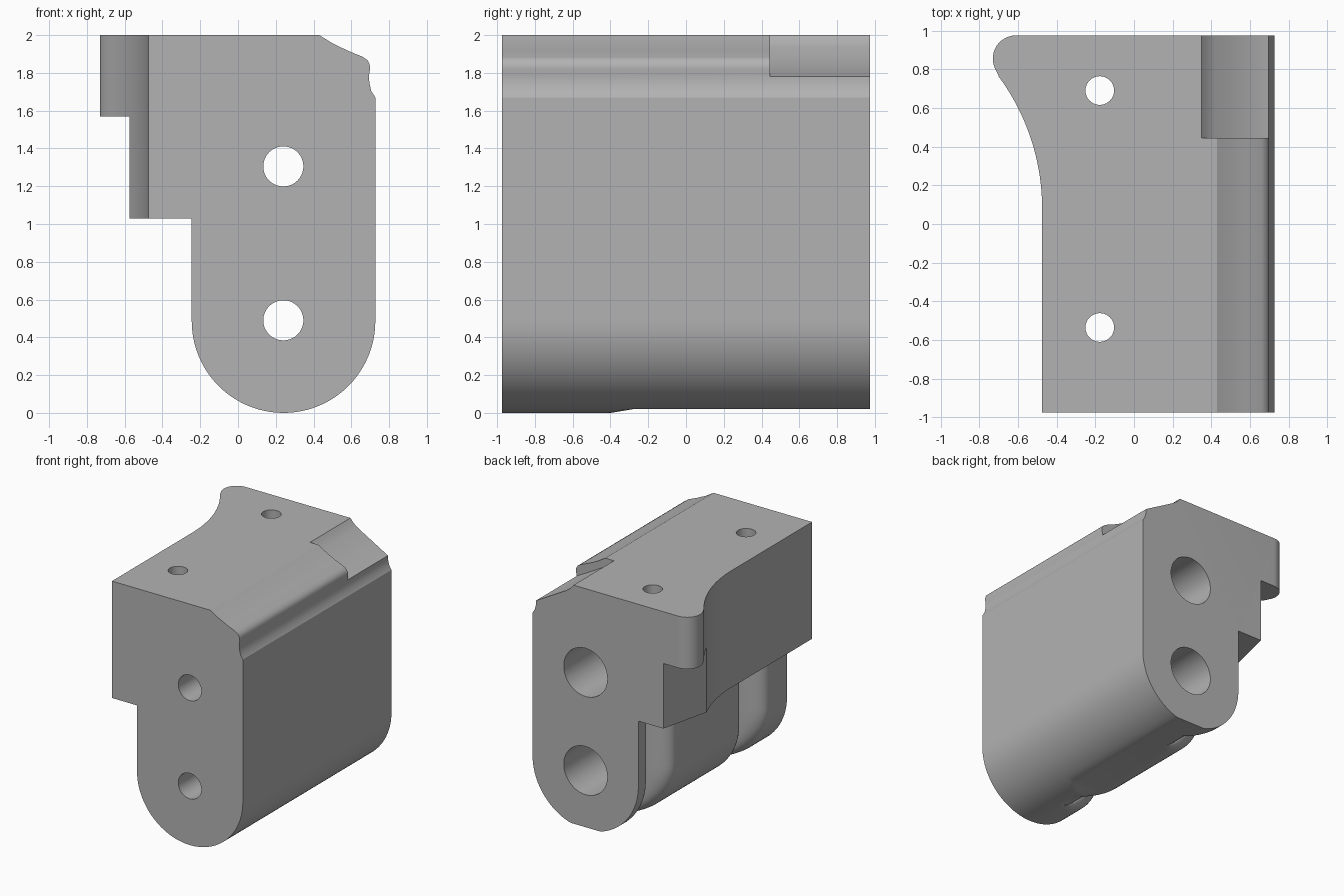
import bpy, bmesh, math

if "Cube" in bpy.data.objects:
    bpy.data.objects.remove(bpy.data.objects["Cube"])

grey = bpy.data.materials.new("light_grey")
grey.use_nodes = True
colour = (0.45, 0.45, 0.45, 1)
grey.diffuse_color = colour
grey.node_tree.nodes["Principled BSDF"].inputs["Base Color"].default_value = colour

HALF = 0.975                 # half length along y
RIGHT, LEFT = 0.727, -0.245  # sides of the lower body
MID, RAD = 0.241, 0.486      # rounded bottom centre and radius
STEP = 1.03                  # height where the upper block starts


def loft(name, rings, triangulate=False):
    """Closed solid through rings of equal point count."""
    bm = bmesh.new()
    vs = [[bm.verts.new(p) for p in ring] for ring in rings]
    n = len(vs[0])
    for a, b in zip(vs, vs[1:]):
        for i in range(n):
            j = (i + 1) % n
            bm.faces.new((a[i], a[j], b[j], b[i]))
    bm.faces.new(vs[0])
    bm.faces.new(vs[-1])
    if triangulate:
        bmesh.ops.triangulate(bm, faces=bm.faces[:])
    bmesh.ops.recalc_face_normals(bm, faces=bm.faces[:])
    mesh = bpy.data.meshes.new(name)
    bm.to_mesh(mesh)
    bm.free()
    mesh.materials.append(grey)
    ob = bpy.data.objects.new(name, mesh)
    bpy.context.collection.objects.link(ob)
    return ob


def prism_z(name, pts, z0, z1):
    return loft(name, [[(x, y, z) for x, y in pts] for z in (z0, z1)])


def prism_y(name, pts, y0, y1):
    return loft(name, [[(x, y, z) for x, z in pts] for y in (y0, y1)])


def circle(cx, cy, r, n=64):
    return [(cx + r * math.cos(math.tau * i / n), cy + r * math.sin(math.tau * i / n))
            for i in range(n)]


def combine(target, other, operation):
    """Apply a boolean and drop the helper."""
    mod = target.modifiers.new("bool", "BOOLEAN")
    mod.operation, mod.solver, mod.object = operation, "EXACT", other
    bpy.context.view_layer.objects.active = target
    bpy.ops.object.modifier_apply(modifier=mod.name)
    bpy.data.objects.remove(other)


# Upper block: top outline with a concave side and a rounded ear
R = 1.15
outline = [(RIGHT, -HALF), (-0.475, -HALF)]
for i in range(21):
    y = 0.08 + 0.68 * i / 20
    outline.append((-0.475 - R + math.sqrt(R * R - (y - 0.08) ** 2), y))
for i in range(17):
    a = math.radians(210 - 120 * i / 16)
    outline.append((-0.61 + 0.12 * math.cos(a), 0.855 + 0.12 * math.sin(a)))
outline.append((RIGHT, HALF))
body = prism_z("mounting_block", outline, STEP, 2)

# Sloped and grooved upper edge
edge = [(0.43, 2), (0.50, 1.957), (0.58, 1.918), (0.66, 1.885), (0.685, 1.868),
        (0.697, 1.845), (0.699, 1.82), (0.694, 1.79), (0.695, 1.75), (0.705, 1.705),
        (RIGHT, 1.67), (0.9, 1.67), (0.9, 2.1), (0.43, 2.1)]
combine(body, prism_y("edge_cutter", edge, -1.2, 1.2), "DIFFERENCE")

# Deeper slope at the rear
ramp = [(0.35, 2), (0.38, 1.965), (0.42, 1.935), (0.5, 1.89), (0.694, 1.78),
        (0.9, 1.78), (0.9, 2.1), (0.35, 2.1)]
combine(body, prism_y("ramp_cutter", ramp, 0.445, 1.2), "DIFFERENCE")

# Slanted notch beneath the ear
notch = [(-0.4455, 1.1), (-0.58, 0.53), (-0.9, 0.53), (-0.9, 1.1)]
combine(body, prism_z("notch_cutter", notch, 0.9, 1.57), "DIFFERENCE")

# Lower body: rounded bottom with two filleted screw recesses on the side
depths = {-HALF: 0, HALF: 0, -0.40: None, -0.28: 0}
HOLES_Y = (-0.535, 0.69)
for c in HOLES_Y:
    for side in (-1, 1):
        for i in range(11):
            t = math.pi / 2 * i / 10
            depths[c + side * (0.21 - 0.12 * math.sin(t))] = 0.2 * (1 - math.cos(t))
del depths[-0.40]


def section(y, d):
    floor = 0.02 * min(1, max(0, (y + 0.40) / 0.12))
    pts = [(RIGHT, y, STEP)]
    n = 48
    for i in range(n + 1):
        a = -math.pi * i / n
        w = RAD if i <= n / 2 else RAD - d
        pts.append((MID + w * math.cos(a), y, max(floor, RAD + RAD * math.sin(a))))
    return pts + [(LEFT + d, y, STEP)]


lower = loft("lower_body", [section(y, depths[y]) for y in sorted(depths)], True)
combine(body, lower, "UNION")

# Long bolt holes with wide counterbores from the back
for z in (0.49, 1.305):
    combine(body, prism_y("bolt_cutter", circle(0.24, z, 0.106), -1.2, 1.2), "DIFFERENCE")
    combine(body, prism_y("counterbore_cutter", circle(0.24, z, 0.2), 0, 1.2), "DIFFERENCE")

# Vertical screw holes
for y in HOLES_Y:
    combine(body, prism_z("screw_cutter", circle(-0.177, y, 0.074), -0.2, 2.2), "DIFFERENCE")

bpy.ops.object.select_all(action="DESELECT")
body.select_set(True)
bpy.context.view_layer.objects.active = body
bpy.ops.object.shade_smooth_by_angle(angle=math.radians(30))
